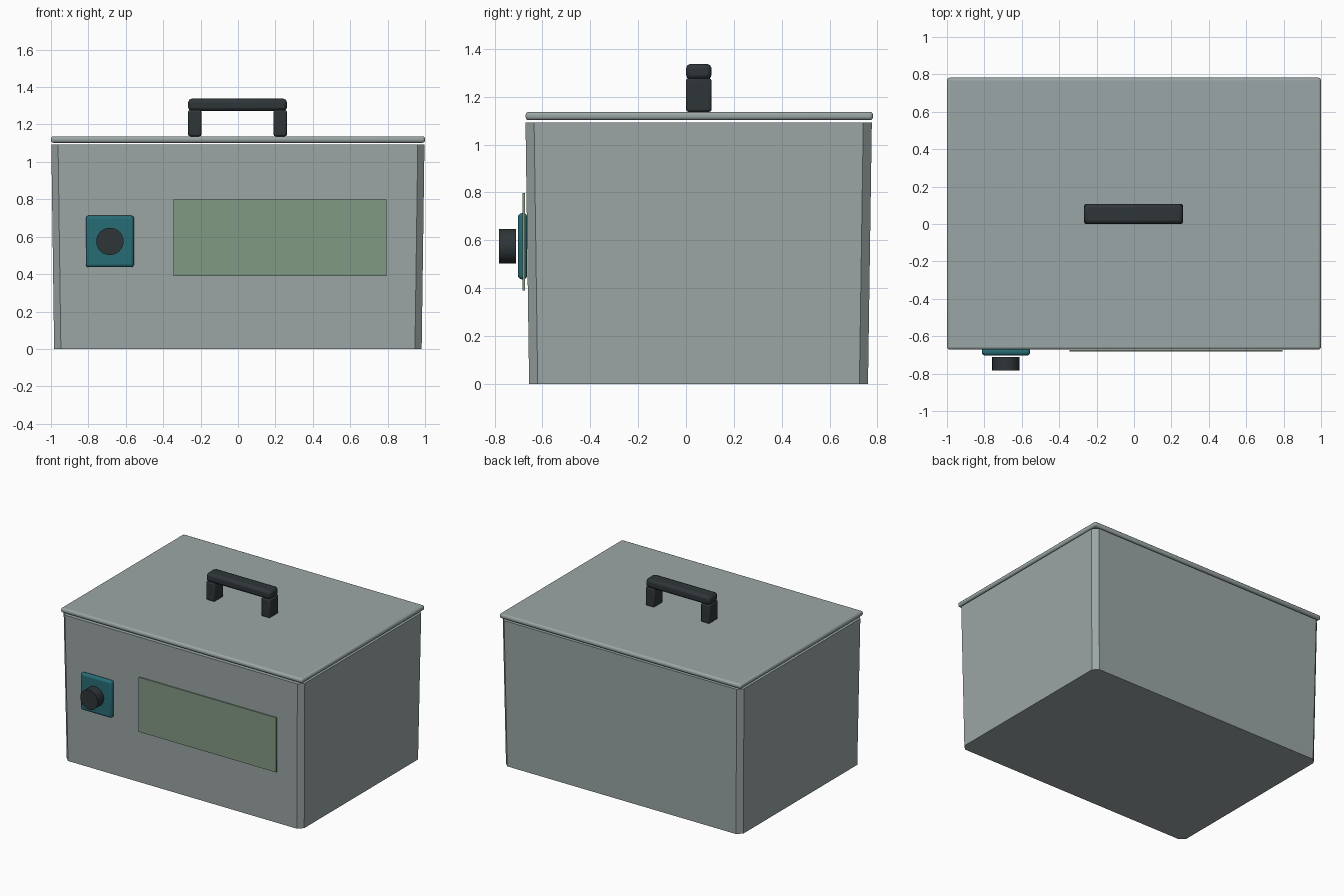
import bpy, bmesh, math

if "Cube" in bpy.data.objects:
    bpy.data.objects.remove(bpy.data.objects["Cube"])


def material(name, rgb):
    m = bpy.data.materials.new(name)
    m.diffuse_color = (*rgb, 1)
    m.use_nodes = True
    m.node_tree.nodes["Principled BSDF"].inputs["Base Color"].default_value = m.diffuse_color
    return m


GREY = material("painted_metal", (0.33, 0.38, 0.38))
TEAL = material("teal_plate", (0.02, 0.15, 0.18))
DARK = material("dark_plastic", (0.028, 0.036, 0.04))
GREEN = material("green_glass", (0.22, 0.32, 0.23))


def finish(bm, name, mat, bevel=0, segments=3):
    bmesh.ops.recalc_face_normals(bm, faces=bm.faces)
    me = bpy.data.meshes.new(name)
    bm.to_mesh(me)
    bm.free()
    me.materials.append(mat)
    ob = bpy.data.objects.new(name, me)
    bpy.context.collection.objects.link(ob)
    if bevel:
        mod = ob.modifiers.new("bevel", 'BEVEL')
        mod.width, mod.segments = bevel, segments
    bpy.ops.object.select_all(action='DESELECT')
    ob.select_set(True)
    bpy.context.view_layer.objects.active = ob
    bpy.ops.object.shade_smooth_by_angle(angle=math.radians(30))
    return ob


def box(name, x, y, z, mat, bevel=0, segments=3):
    bm = bmesh.new()
    bmesh.ops.create_cube(bm, size=1)
    for v in bm.verts:
        for i, (lo, hi) in enumerate((x, y, z)):
            v.co[i] = hi if v.co[i] > 0 else lo
    return finish(bm, name, mat, bevel, segments)


def chamfered_ring(bm, x0, x1, y0, y1, z, c):
    pts = [(x0 + c, y0), (x1 - c, y0), (x1, y0 + c), (x1, y1 - c),
           (x1 - c, y1), (x0 + c, y1), (x0, y1 - c), (x0, y0 + c)]
    return [bm.verts.new((px, py, z)) for px, py in pts]


# tapered body with chamfered vertical corners
bm = bmesh.new()
low = chamfered_ring(bm, -0.983, 0.982, -0.656, 0.761, 0, 0.036)
top = chamfered_ring(bm, -0.998, 0.997, -0.671, 0.777, 1.092, 0.036)
bm.faces.new(low[::-1])
bm.faces.new(top)
for i in range(8):
    j = (i + 1) % 8
    bm.faces.new((low[i], low[j], top[j], top[i]))
finish(bm, "body", GREY)

# lid, floating slightly above the body
box("lid", (-1, 1), (-0.671, 0.782), (1.102, 1.137), GREY, 0.014)

# carrying handle
for side, x in (("left", (-0.267, -0.195)), ("right", (0.19, 0.262))):
    box(f"handle_post_{side}", x, (0, 0.107), (1.137, 1.277), DARK, 0.01, 2)
box("handle_bar", (-0.267, 0.262), (0, 0.107), (1.272, 1.338), DARK, 0.02, 2)

# front window
box("window", (-0.344, 0.794), (-0.683, -0.674), (0.39, 0.798), GREEN)

# control plate
box("control_plate", (-0.814, -0.556), (-0.703, -0.664), (0.437, 0.713), TEAL, 0.016)

# round knob facing the front
bm = bmesh.new()
bmesh.ops.create_cone(bm, cap_ends=True, segments=32, radius1=0.073,
                      radius2=0.073, depth=0.071)
for v in bm.verts:
    x, y, z = v.co
    v.co = (x - 0.685, z - 0.7465, y + 0.575)
finish(bm, "knob", DARK)
